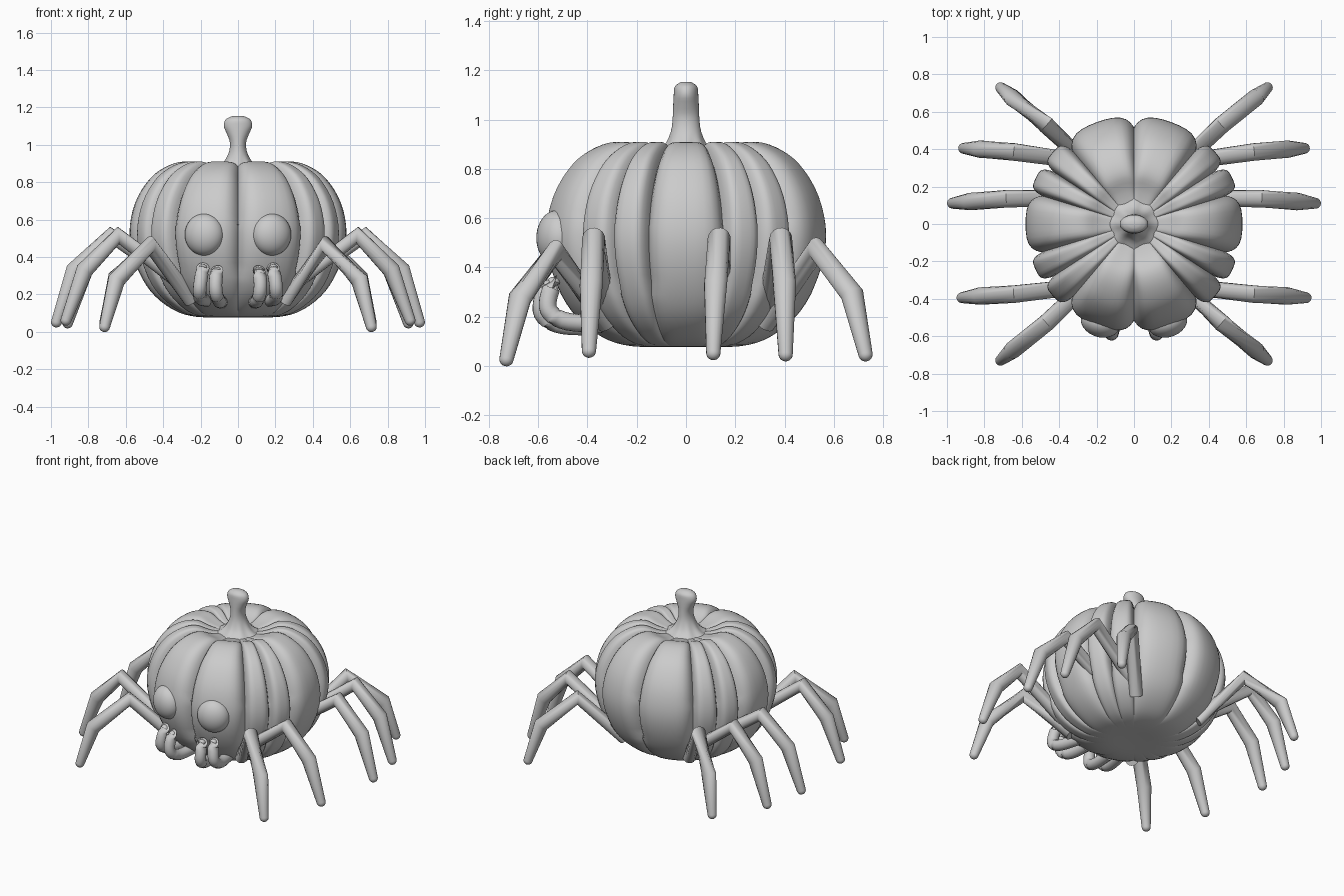
import bpy
import bmesh
from math import sin, cos, pi, radians, atan2, sqrt
from mathutils import Vector, Matrix

cube = bpy.data.objects.get("Cube")
if cube:
    bpy.data.objects.remove(cube)

grey = bpy.data.materials.new("plain grey")
grey.use_nodes = True
COLOUR = (0.6, 0.6, 0.6, 1)
grey.diffuse_color = COLOUR
grey.node_tree.nodes["Principled BSDF"].inputs["Base Color"].default_value = COLOUR


def finish(name, bm, angle=40):
    """Turn a bmesh into a smooth shaded object."""
    bmesh.ops.recalc_face_normals(bm, faces=bm.faces)
    mesh = bpy.data.meshes.new(name)
    bm.to_mesh(mesh)
    bm.free()
    mesh.materials.append(grey)
    obj = bpy.data.objects.new(name, mesh)
    bpy.context.collection.objects.link(obj)
    bpy.ops.object.select_all(action='DESELECT')
    obj.select_set(True)
    bpy.context.view_layer.objects.active = obj
    bpy.ops.object.shade_smooth_by_angle(angle=radians(angle))
    return obj


def loft(name, rings, angle=40):
    """Skin a list of closed rings and cap both ends."""
    bm = bmesh.new()
    loops = [[bm.verts.new(p) for p in ring] for ring in rings]
    n = len(loops[0])
    for a, b in zip(loops, loops[1:]):
        for i in range(n):
            j = (i + 1) % n
            bm.faces.new((a[i], a[j], b[j], b[i]))
    bm.faces.new(loops[0])
    bm.faces.new(loops[-1])
    return finish(name, bm, angle)


def smooth_path(points, steps):
    """Catmull-Rom interpolation through the points."""
    pts = [Vector(p) for p in points]
    pts = [2 * pts[0] - pts[1]] + pts + [2 * pts[-1] - pts[-2]]
    out = []
    for a, b, c, d in zip(pts, pts[1:], pts[2:], pts[3:]):
        for k in range(steps):
            t = k / steps
            out.append(0.5 * (2 * b + (c - a) * t + (2 * a - 5 * b + 4 * c - d) * t ** 2
                              + (3 * b - a - 3 * c + d) * t ** 3))
    return out + [pts[-2]]


def tube(name, points, radii, sides=16):
    """Tapered limb with mitred joints and a rounded tip."""
    pts = [Vector(p) for p in points]
    rad = list(radii)
    # rounded tip inside the given length
    end, r = pts.pop(), rad.pop()
    way = (end - pts[-1]).normalized()
    for k in range(6):
        a = k * pi / 11
        pts.append(end - way * r * (1 - sin(a)))
        rad.append(r * cos(a))
    rings = []
    for i, p in enumerate(pts):
        before = (p - pts[max(i - 1, 0)]).normalized()
        after = (pts[min(i + 1, len(pts) - 1)] - p).normalized()
        t = (before + after).normalized()
        side = t.cross(Vector((0.3, -1, 0.1)) if abs(t.y) < 0.8 else Vector((1, 0, 0))).normalized()
        up = side.cross(t)
        rings.append([p + rad[i] * (side * cos(2 * pi * k / sides) + up * sin(2 * pi * k / sides))
                      for k in range(sides)])
    return loft(name, rings, 60)


# Pumpkin body: lobes between unevenly spaced creases
half = [0, 40, 57, 73, 107, 123, 140]
creases = half + [a + 180 for a in half] + [360]
steps = 14
profile = smooth_path([(0.03, 0, 0.08), (0.22, 0, 0.08), (0.35, 0, 0.12), (0.47, 0, 0.22),
                       (0.55, 0, 0.37), (0.58, 0, 0.53), (0.55, 0, 0.69), (0.47, 0, 0.82),
                       (0.37, 0, 0.89), (0.27, 0, 0.91), (0.17, 0, 0.875), (0.03, 0, 0.85)], 4)
rings = []
for p in profile:
    groove = min(1, max(0, (p.x - 0.1) / 0.3))
    top = p.z > 0.6
    ring = []
    for lo, hi in zip(creases, creases[1:]):
        for k in range(steps):
            t = 0.5 - 0.5 * cos(pi * k / steps)
            a = radians(lo + (hi - lo) * t)
            dip = abs(2 * t - 1) ** 5 * groove * (0.11 if p.z > 0.3 else 0.07)
            z = p.z - (dip * 0.4 if top else 0)
            r = p.x * (1 - dip)
            ring.append((r * sin(a), r * cos(a), z))
    rings.append(ring)
loft("pumpkin_body", rings, 35)

# Stem: flared eight-sided foot, narrow neck and a wide knob
stem = smooth_path([(0.15, 0.15, 0.85), (0.09, 0.09, 0.89), (0.052, 0.062, 0.95), (0.043, 0.054, 1.01),
                    (0.06, 0.052, 1.06), (0.076, 0.05, 1.1), (0.066, 0.045, 1.135), (0.03, 0.02, 1.154)], 3)
rings = []
for s in stem:
    ripple = 0.07 * max(0, (0.95 - s.z) / 0.1)
    rings.append([(s.x * cos(a) * (1 + ripple * cos(8 * a)), s.y * sin(a) * (1 + ripple * cos(8 * a)), s.z)
                  for a in [2 * pi * k / 48 for k in range(48)]])
loft("stem", rings, 50)

# Legs: root, knee, shin and tip, mirrored to both sides
legs = {
    "front_leg": [(0.25, -0.32, 0.17), (0.47, -0.53, 0.465), (0.65, -0.675, 0.275), (0.72, -0.735, 0.0)],
    "second_leg": [(0.25, -0.33, 0.22), (0.64, -0.375, 0.515), (0.82, -0.385, 0.33), (0.93, -0.395, 0.035)],
    "middle_leg": [(0.25, 0.14, 0.22), (0.68, 0.135, 0.515), (0.875, 0.12, 0.33), (0.98, 0.11, 0.025)],
    "fourth_leg": [(0.25, 0.33, 0.22), (0.64, 0.385, 0.515), (0.82, 0.4, 0.33), (0.92, 0.405, 0.02)],
    "back_leg": [(0.25, 0.32, 0.17), (0.47, 0.53, 0.475), (0.65, 0.675, 0.29), (0.72, 0.735, 0.02)],
}
# Mouth feelers curl forward and up from under the face
feelers = {
    "inner_feeler": [(0.09, -0.36, 0.16), (0.1, -0.5, 0.165), (0.115, -0.575, 0.2),
                     (0.12, -0.585, 0.26), (0.11, -0.55, 0.345)],
    "outer_feeler": [(0.17, -0.34, 0.17), (0.2, -0.48, 0.18), (0.205, -0.55, 0.215),
                     (0.2, -0.56, 0.27), (0.185, -0.53, 0.36)],
}
for side, sx in (("left", 1), ("right", -1)):
    def mirror(points):
        return [(sx * x, y, z) for x, y, z in points]

    for name, points in legs.items():
        tube(f"{side}_{name}", mirror(points), (0.042, 0.047, 0.047, 0.029))
    for name, points in feelers.items():
        path = smooth_path(mirror(points), 4)
        tube(f"{side}_{name}", path, [0.036] * (len(path) - 1) + [0.028])

    # Eye: flattened ball turned outwards
    bm = bmesh.new()
    bmesh.ops.create_uvsphere(bm, u_segments=32, v_segments=20, radius=1)
    bm.transform(Matrix.Translation((sx * 0.18, -0.525, 0.52)) @ Matrix.Rotation(sx * radians(18), 4, 'Z')
                 @ Matrix.Diagonal((0.107, 0.08, 0.112, 1)))
    finish(f"{side}_eye", bm, 60)
